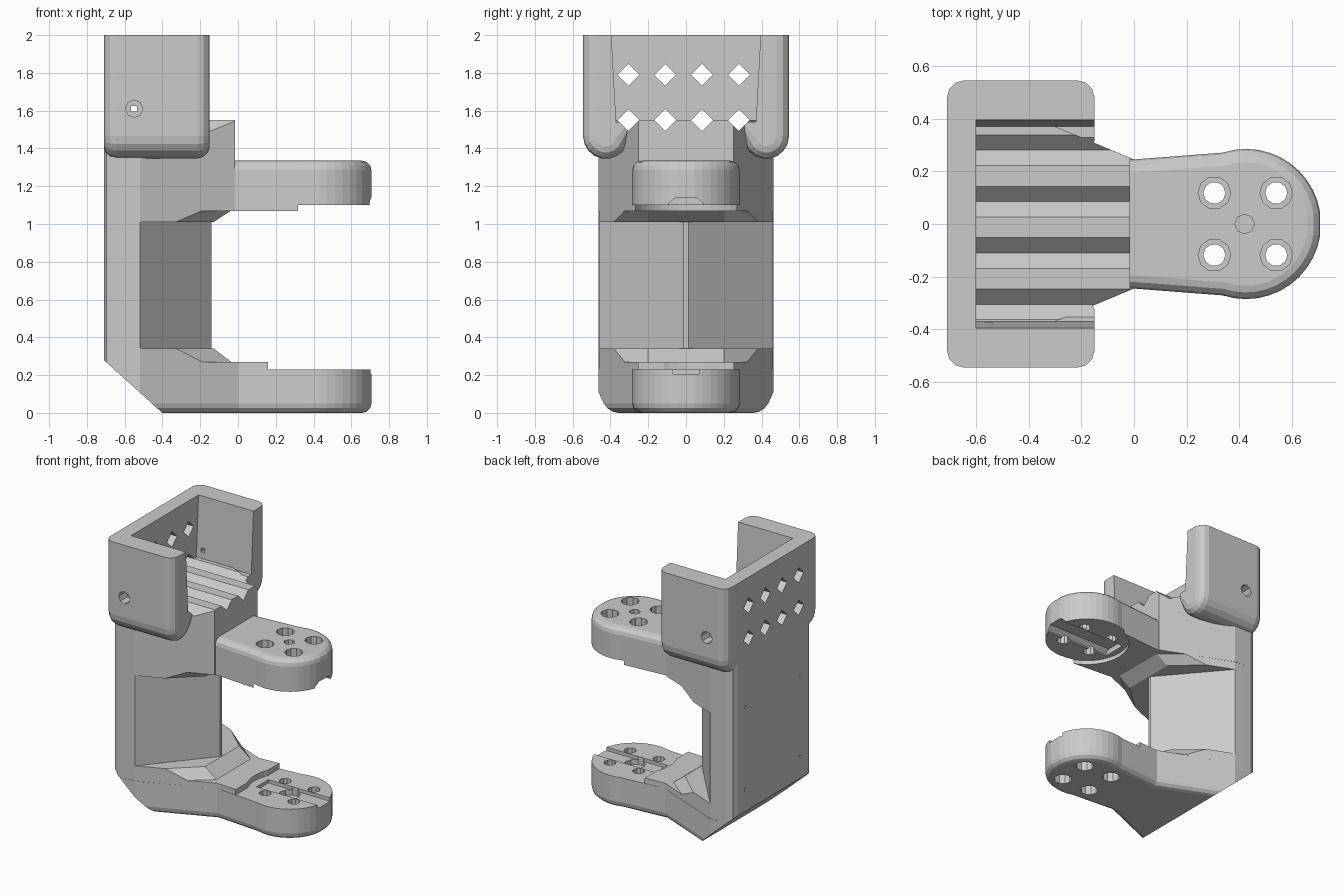
import bpy, bmesh
from math import sin, cos, radians, pi

if "Cube" in bpy.data.objects:
    bpy.data.objects.remove(bpy.data.objects["Cube"])

AX = {'x': lambda u, v, w: (w, u, v), 'y': lambda u, v, w: (u, w, v), 'z': lambda u, v, w: (u, v, w)}


def loft(name, low, high, axis, a, b, rule=None, size=0.05):
    """Solid between two outlines along an axis; edges matching rule get rounded."""
    bm = bmesh.new()
    f = AX[axis]
    lo = [bm.verts.new(f(u, v, a)) for u, v in low]
    hi = [bm.verts.new(f(u, v, b)) for u, v in high]
    n = len(lo)
    bm.faces.new(lo[::-1])
    bm.faces.new(hi)
    for i in range(n):
        j = (i + 1) % n
        bm.faces.new((lo[i], lo[j], hi[j], hi[i]))
    bmesh.ops.recalc_face_normals(bm, faces=bm.faces[:])
    if rule:
        edges = [e for e in bm.edges if all(rule(v.co) for v in e.verts)]
        bmesh.ops.bevel(bm, geom=edges, offset=size, segments=3, profile=0.5, affect='EDGES')
        bmesh.ops.recalc_face_normals(bm, faces=bm.faces[:])
    me = bpy.data.meshes.new(name)
    bm.to_mesh(me)
    bm.free()
    ob = bpy.data.objects.new(name, me)
    bpy.context.collection.objects.link(ob)
    return ob


def prism(name, pts, axis, a, b, rule=None, size=0.05):
    return loft(name, pts, pts, axis, a, b, rule, size)


def ring(u, v, r, n, turn=0.0):
    return [(u + r * cos(2 * pi * i / n + turn), v + r * sin(2 * pi * i / n + turn)) for i in range(n)]


def rect(u0, u1, v0, v1):
    return [(u0, v0), (u1, v0), (u1, v1), (u0, v1)]


def sym(half):
    """Mirror a half outline (y > 0) across y = 0."""
    return half + [(x, -y) for x, y in reversed(half)]


def combine(target, other, op):
    other.hide_render = True
    m = target.modifiers.new(op, 'BOOLEAN')
    m.operation, m.object, m.solver = op, other, 'EXACT'
    bpy.context.view_layer.objects.active = target
    bpy.ops.object.modifier_apply(modifier=m.name)
    bpy.data.objects.remove(other)


# Plan outlines
back = [(-0.71, 0.41), (-0.695, 0.445), (-0.66, 0.462)]
head = [(0.425 + 0.285 * cos(radians(t)), 0.285 * sin(radians(t))) for t in range(108, 0, -9)]
P = back + [(-0.52, 0.462), (0.0, 0.245)]

# Column with a ridge at the front, and the tall back plate
body = prism("servo_bracket", sym(back + [(-0.52, 0.46), (-0.14, 0.012)]), 'z', 0.1, 1.52)
parts = [prism("back_plate", sym(back + [(-0.60, 0.462)]), 'z', 0.1, 2.0)]

# Cradle floor block
parts.append(prism("cradle_floor", sym(back + [(-0.52, 0.462), (-0.015, 0.251)]), 'z', 1.07, 1.55))

# Lower and upper arms with rounded outer rims
parts.append(prism("lower_arm", sym(P + head), 'z', 0, 0.23, lambda c: c.z < 0.01))
parts.append(prism("upper_arm", sym([(-0.2, 0.24), (0, 0.245)] + head), 'z', 1.07, 1.335,
                   lambda c: c.z > 1.33))

# Sloped collars where the arms meet the column
near = sym([(-0.62, 0.46), (-0.52, 0.46), (-0.33, 0.382), (-0.13, 0.2)])
far = sym([(-0.62, 0.46), (-0.52, 0.46), (-0.18, 0.32), (-0.03, 0.2)])
parts.append(loft("upper_collar", near, far, 'z', 1.01, 1.075))
parts.append(loft("lower_collar", far, near, 'z', 0.265, 0.342))
pad = prism("lower_pad", sym([(-0.6, 0.46), (-0.52, 0.46), (-0.2, 0.328), (0.0, 0.245), (0.16, 0.255)]), 'z', 0.2, 0.27)
combine(pad, prism("pad_cut", ring(0.425, 0, 0.29, 40), 'z', 0.23, 0.4), 'DIFFERENCE')
parts.append(pad)

# Cradle cheeks with half-round undersides
for s in (1, -1):
    arc = [(s * (0.425 + 0.12 * cos(radians(t))), 1.465 - 0.12 * sin(radians(t))) for t in range(0, 181, 20)]
    prof = [(s * 0.395, 2.0), (s * 0.545, 2.0)] + arc + [(s * 0.305, 1.54), (s * 0.37, 1.54)]
    parts.append(prism("cheek", prof, 'x', -0.71, -0.15, None))
    # round the outer end edges
    ch = parts[-1]
    bm = bmesh.new()
    bm.from_mesh(ch.data)
    sel = [e for e in bm.edges if abs(e.verts[0].co.x - e.verts[1].co.x) < 1e-4
           and all(abs(v.co.y) > 0.54 or v.co.z < 1.47 for v in e.verts)]
    bmesh.ops.bevel(bm, geom=sel, offset=0.065, segments=3, profile=0.5, affect='EDGES')
    bm.to_mesh(ch.data)
    bm.free()

for p in parts:
    combine(body, p, 'UNION')

# Sloped heel at the lower back
cuts = [prism("heel_cut", [(-0.82, 0.379), (-0.29, -0.1), (-0.82, -0.1)], 'y', -1, 1)]

# Diamond vents: the lower row carries on as floor grooves
for y in (-0.305, -0.11, 0.085, 0.28):
    cuts.append(prism("vent_low", ring(y, 1.55, 0.058, 4), 'x', -0.8, 0.1))
    cuts.append(prism("vent_high", ring(y, 1.79, 0.058, 4), 'x', -0.8, -0.5))

# Round seats and slots on the facing sides of the arms
cuts.append(prism("seat_cut", ring(0.425, 0, 0.291, 40), 'z', 1.0, 1.10))
cuts.append(prism("upper_slot", [(-0.09, 1.05), (0.09, 1.05), (0.09, 1.11), (0.055, 1.14), (-0.055, 1.14), (-0.09, 1.11)],
                  'x', 0.18, 0.8))
cuts.append(prism("lower_slot", rect(0.2, 0.8, -0.07, 0.07), 'z', 0.205, 0.3))

# Counterbored screw holes in both arms
for x in (0.305, 0.54):
    for y in (-0.118, 0.118):
        for a, b, c, d in ((-0.1, 0.12, 0.1, 0.3), (1.21, 1.5, 1.0, 1.25)):
            cuts.append(prism("bore", ring(x, y, 0.062, 10), 'z', a, b))
            cuts.append(prism("screw", ring(x, y, 0.042, 10), 'z', c, d))
cuts.append(prism("centre_top", ring(0.42, 0, 0.037, 8), 'z', 1.24, 1.5))
cuts.append(prism("centre_low", ring(0.42, 0, 0.075, 10), 'z', 0.17, 0.3))

# Cheek screw holes and small pilot holes in the back
for s in (1, -1):
    cuts.append(prism("cheek_bore", ring(-0.55, 1.61, 0.046, 8), 'y', *sorted((s * 0.46, s * 0.7))))
    cuts.append(prism("cheek_pin", ring(-0.55, 1.61, 0.022, 4, pi / 4), 'y', *sorted((s * 0.3, s * 0.5))))
    for z in (0.44, 1.05):
        cuts.append(prism("pilot", ring(s * 0.32, z, 0.012, 4), 'x', -0.8, -0.62))

for c in cuts:
    combine(body, c, 'DIFFERENCE')
